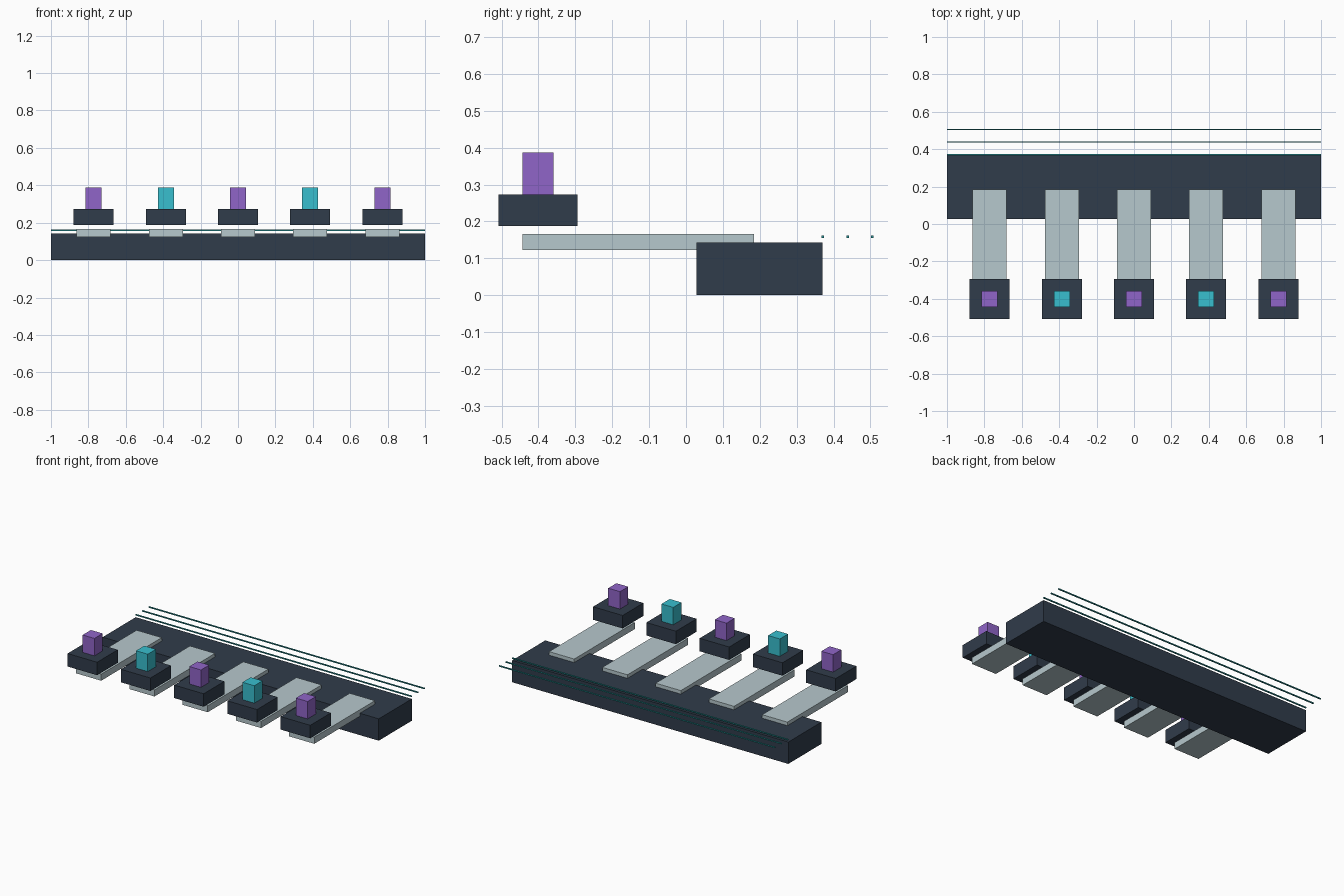
import bpy

if "Cube" in bpy.data.objects:
    bpy.data.objects.remove(bpy.data.objects["Cube"])


def material(name, rgb):
    m = bpy.data.materials.new(name)
    m.diffuse_color = (*rgb, 1)
    m.use_nodes = True
    m.node_tree.nodes["Principled BSDF"].inputs["Base Color"].default_value = m.diffuse_color
    return m


dark = material("dark_slate", (0.03, 0.045, 0.07))
pale = material("pale_grey", (0.47, 0.58, 0.61))
violet = material("violet", (0.28, 0.13, 0.58))
cyan = material("cyan", (0.04, 0.52, 0.62))
teal = material("teal", (0.02, 0.30, 0.32))


def box(name, x, y, z, mat):
    """Box from (min, max) ranges on each axis."""
    ranges = (x, y, z)
    bpy.ops.mesh.primitive_cube_add(size=1, location=[(a + b) / 2 for a, b in ranges])
    ob = bpy.context.object
    ob.name = name
    ob.scale = [b - a for a, b in ranges]
    bpy.ops.object.transform_apply(location=False, rotation=False, scale=True)
    ob.data.materials.append(mat)
    return ob


def span(c, width):
    return (c - width / 2, c + width / 2)


# Long base beam
box("base_beam", (-1, 1), (0.028, 0.37), (0, 0.143), dark)

# Five arms, each with a floating block and a coloured peg
for i in range(5):
    cx = (i - 2) * 0.386
    box(f"arm_{i + 1}", span(cx, 0.182), (-0.443, 0.184), (0.123, 0.166), pale)
    box(f"block_{i + 1}", span(cx, 0.214), (-0.508, -0.294), (0.188, 0.273), dark)
    box(f"peg_{i + 1}", span(cx, 0.085), span(-0.401, 0.085), (0.273, 0.387),
        cyan if i % 2 else violet)

# Three thin wires along the back
for i in range(3):
    box(f"wire_{i + 1}", (-1, 1), span(0.371 + i * 0.067, 0.007), span(0.159, 0.007), teal)
